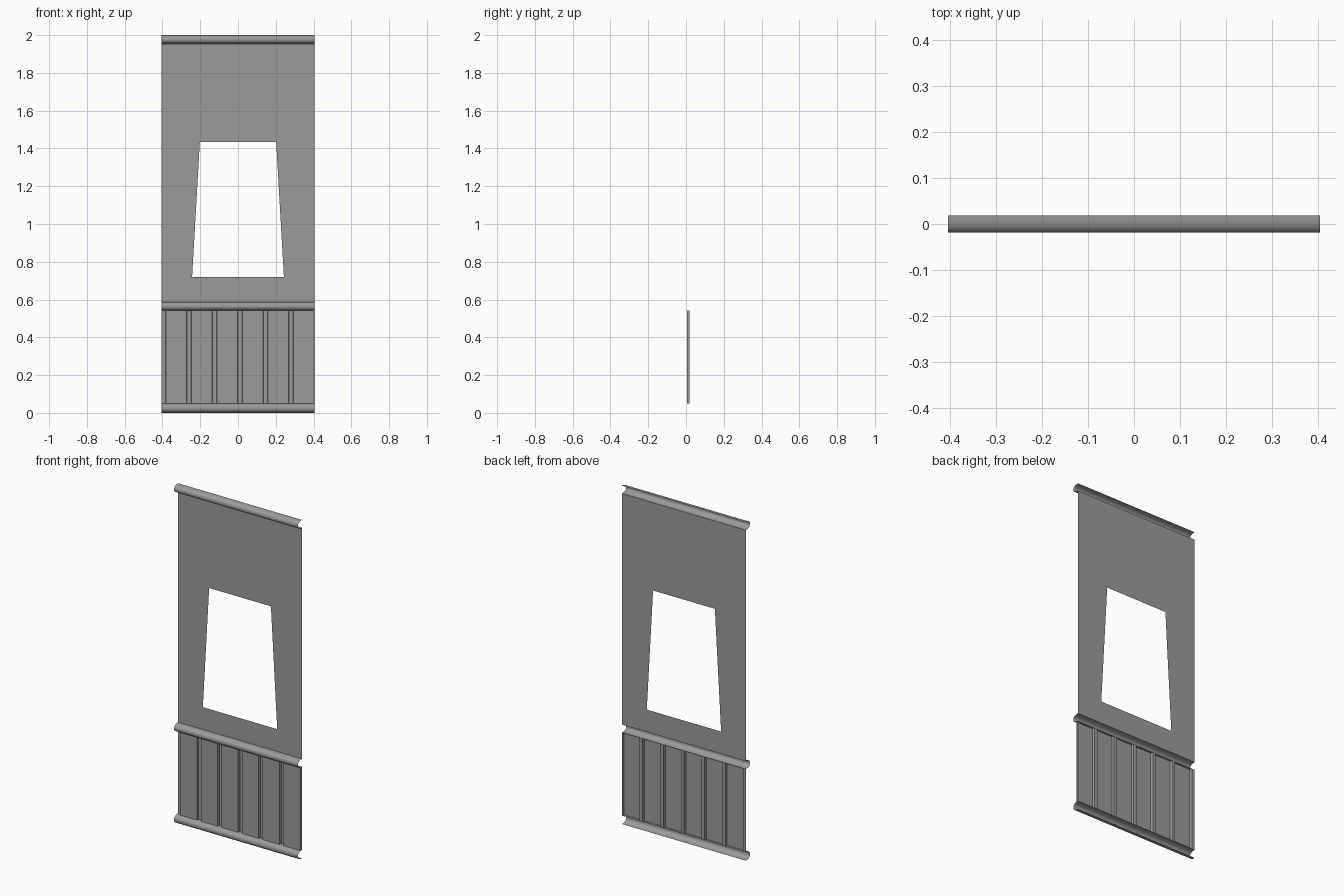
import bpy
import math
from mathutils import Vector

if "Cube" in bpy.data.objects:
    bpy.data.objects.remove(bpy.data.objects["Cube"], do_unlink=True)

HALF_W = 0.405      # half the panel width
BACK = 0.019        # plane of the wall sheet
FRONT = -0.019      # foremost point of the mouldings

grey = bpy.data.materials.new("plain grey")
grey.use_nodes = True
grey.diffuse_color = (0.33, 0.33, 0.33, 1)
grey.node_tree.nodes["Principled BSDF"].inputs["Base Color"].default_value = (0.33, 0.33, 0.33, 1)


def add_mesh(name, verts, faces, smooth=False):
    mesh = bpy.data.meshes.new(name)
    mesh.from_pydata(verts, [], faces)
    mesh.materials.append(grey)
    obj = bpy.data.objects.new(name, mesh)
    bpy.context.collection.objects.link(obj)
    if smooth:
        bpy.ops.object.select_all(action="DESELECT")
        obj.select_set(True)
        bpy.context.view_layer.objects.active = obj
        bpy.ops.object.shade_smooth_by_angle(angle=math.radians(40))
    return obj


def sweep(name, profile, offset, smooth=False):
    """Open sheet made by sliding a profile along an offset."""
    n = len(profile)
    verts = [Vector(p) for p in profile] + [Vector(p) + Vector(offset) for p in profile]
    faces = [(i, i + 1, n + i + 1, n + i) for i in range(n - 1)]
    return add_mesh(name, verts, faces, smooth)


def moulding(name, low, high):
    """Hollow half-round rail, open at the back and the ends."""
    mid, radius, depth, steps = (low + high) / 2, (high - low) / 2, BACK - FRONT, 16
    profile = []
    for i in range(steps + 1):
        a = math.pi * i / steps - math.pi / 2
        c, s = max(math.cos(a), 0), math.sin(a)
        y = BACK - depth * c ** 0.85
        z = mid + radius * math.copysign(abs(s) ** 0.85, s)
        profile.append((-HALF_W, y, z))
    sweep(name, profile[::-1], (2 * HALF_W, 0, 0), True).data.flip_normals()


# Half-round rails
moulding("bottom_rail", 0.0, 0.05)
moulding("middle_rail", 0.541, 0.588)
moulding("top_rail", 1.954, 2.0)

# Wall sheet with a tapered window opening
outer = [(-HALF_W, BACK, 0.588), (HALF_W, BACK, 0.588),
         (HALF_W, BACK, 1.954), (-HALF_W, BACK, 1.954)]
opening = [(-0.243, BACK, 0.72), (0.243, BACK, 0.72),
           (0.202, BACK, 1.435), (-0.202, BACK, 1.435)]
add_mesh("wall_sheet", outer + opening,
         [(i, (i + 1) % 4, 4 + (i + 1) % 4, 4 + i) for i in range(4)])

# Boarded lower panel: six raised boards with recessed grooves
BOARDS, GROOVE, BOARD_Y, SLOPE = 6, 0.02, 0.005, 0.003
pitch = 2 * HALF_W / BOARDS
boards = []
for i in range(BOARDS):
    x = -HALF_W + pitch * i
    boards += [(x, BACK, 0.05), (x + GROOVE, BACK, 0.05),
               (x + GROOVE + SLOPE, BOARD_Y, 0.05),
               (x + pitch - SLOPE, BOARD_Y, 0.05)]
boards.append((HALF_W, BACK, 0.05))
sweep("lower_boards", boards, (0, 0, 0.491))
